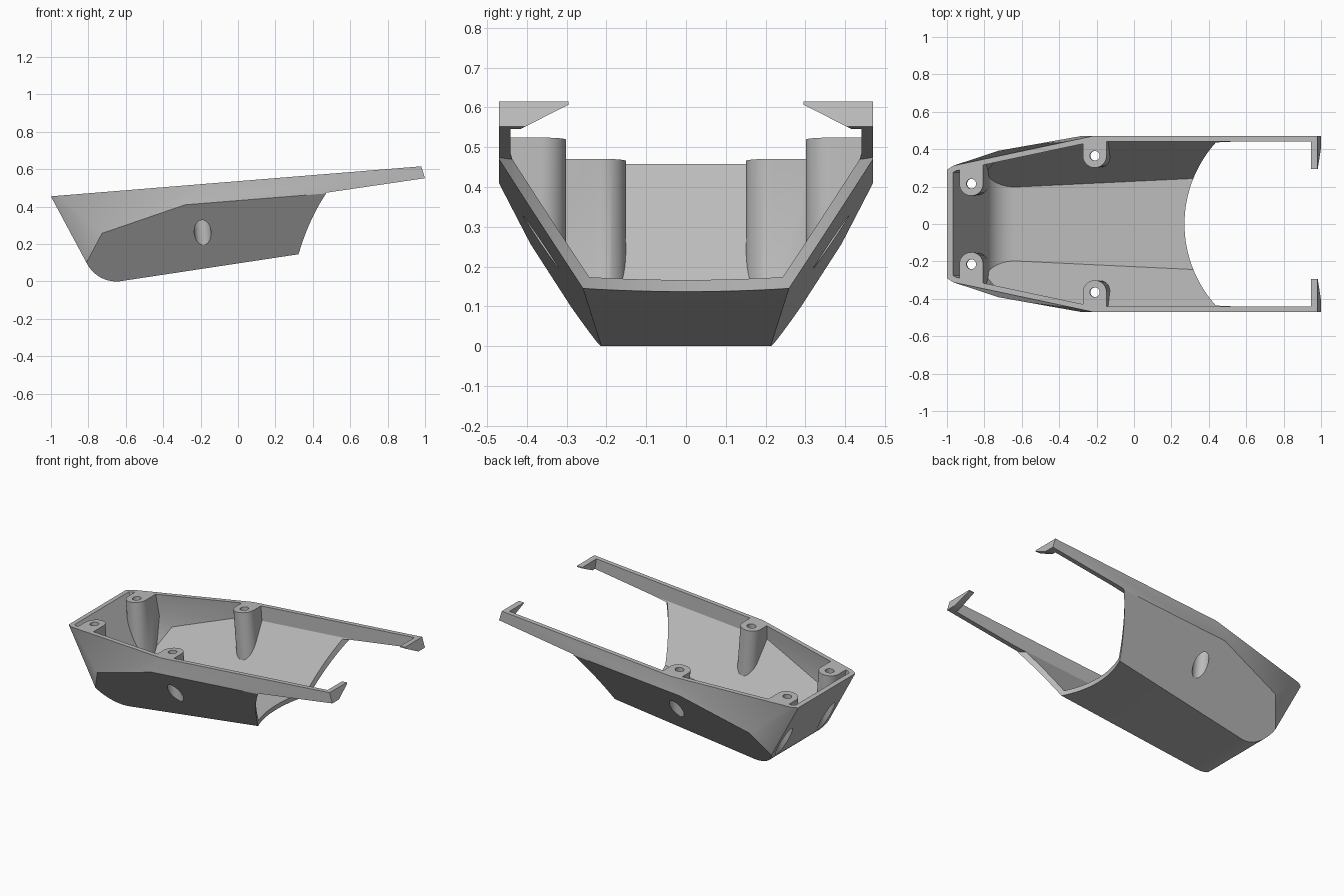
import bpy, bmesh, math
from mathutils import Vector, Matrix

cube = bpy.data.objects.get("Cube")
if cube:
    bpy.data.objects.remove(cube, do_unlink=True)

WALL = 0.029
RIM = (Vector((-1, 0, 0.455)), Vector((-0.081, 0, 1)).normalized())
BACK = (Vector((1, 0, 0.55)), Vector((0.065, 0, 0.02)).normalized())
TILT = RIM[1].to_track_quat('Z', 'Y').to_matrix().to_4x4()

grey = bpy.data.materials.new("plain grey")
grey.use_nodes = True
grey.diffuse_color = (0.5, 0.5, 0.5, 1)
grey.node_tree.nodes["Principled BSDF"].inputs["Base Color"].default_value = (0.5, 0.5, 0.5, 1)


def make(name, bm):
    bmesh.ops.recalc_face_normals(bm, faces=bm.faces)
    mesh = bpy.data.meshes.new(name)
    bm.to_mesh(mesh)
    bm.free()
    mesh.materials.append(grey)
    obj = bpy.data.objects.new(name, mesh)
    bpy.context.scene.collection.objects.link(obj)
    return obj


def slice_off(bm, point, normal):
    """Remove everything on the normal's side and cap the cut."""
    cut = bmesh.ops.bisect_plane(bm, geom=bm.verts[:] + bm.edges[:] + bm.faces[:], dist=1e-6,
                                 plane_co=point, plane_no=normal, clear_outer=True)
    edges = [e for e in cut["geom_cut"] if isinstance(e, bmesh.types.BMEdge) and e.is_boundary]
    if edges:
        bmesh.ops.edgeloop_fill(bm, edges=edges)


def side_planes():
    """Flat panels of the hull as point and outward normal, on both sides."""
    panels = [
        ((0, 0.47, 0), (1, 0.47, 0), (0, 0.47, 1)),                             # upright side
        ((-0.65, 0.2135, 0), (-0.28, 0.47, 0.41), (0.47, 0.47, 0.47)),          # sloping side
        ((-0.95, 0.315, 0.46), (-0.73, 0.39, 0.26), (-0.22, 0.47, 0.518)),      # upper shoulder
        ((-1, 0.29, 0.455), (-0.81, 0.29, 0.1), (-0.73, 0.39, 0.26)),           # nose corner
    ]
    for tri in panels:
        a, b, c = map(Vector, tri)
        n = (b - a).cross(c - a).normalized()
        if n.y < 0:
            n = -n
        yield a, n
        yield Vector((a.x, -a.y, a.z)), Vector((n.x, -n.y, n.z))


def hull(name, inset, extra):
    bm = bmesh.new()
    bmesh.ops.create_cube(bm, size=5)
    for p, n in side_planes():
        slice_off(bm, p - n * inset, n)
    # nose, rounded chin and bottom are tangents of one cylinder
    steps = 14
    for i in range(steps + 1):
        t = math.radians(208.2 + (278.6 - 208.2) * i / steps)
        n = Vector((math.cos(t), 0, math.sin(t)))
        slice_off(bm, Vector((-0.65, 0, 0.178)) + n * (0.178 - inset), n)
    for p, n in extra:
        slice_off(bm, p, n)
    return make(name, bm)


def rim_z(x):
    return 0.455 + 0.081 * (x + 1)


def cylinder(bm, x, y, radius, low, high, segments=40):
    """Cylinder square to the rim, with heights measured from the rim."""
    mat = Matrix.Translation((x, y, rim_z(x))) @ TILT @ Matrix.Translation((0, 0, (low + high) / 2))
    return bmesh.ops.create_cone(bm, cap_ends=True, segments=segments, radius1=radius,
                                 radius2=radius, depth=high - low, matrix=mat)["verts"]


def boolean(target, other, operation='DIFFERENCE'):
    mod = target.modifiers.new("cut", 'BOOLEAN')
    mod.operation, mod.object, mod.solver = operation, other, 'EXACT'
    bpy.context.view_layer.update()
    mesh = bpy.data.meshes.new_from_object(target.evaluated_get(bpy.context.evaluated_depsgraph_get()))
    target.modifiers.clear()
    target.data = mesh
    bpy.data.objects.remove(other, do_unlink=True)


shell = hull("shell", 0, [RIM, BACK])
cavity = hull("cavity", WALL, [])

for s in (1, -1):
    for x, y in ((-0.87, 0.215), (-0.21, 0.365)):
        # screw post, rounded inward and running out into the wall
        bm = bmesh.new()
        for shift in (0, 0.3):
            cylinder(bm, x, s * (y + shift), 0.064, -0.8, 0.3)
        bmesh.ops.delete(bm, geom=bm.faces[:], context='FACES_ONLY')
        hull_geom = bmesh.ops.convex_hull(bm, input=bm.verts[:])
        bmesh.ops.delete(bm, geom=list({v for v in hull_geom["geom_interior"]
                                        if isinstance(v, bmesh.types.BMVert)}), context='VERTS')
        bmesh.ops.dissolve_limit(bm, angle_limit=0.01, verts=bm.verts[:], edges=bm.edges[:])
        boolean(cavity, make("post", bm))

    # hooked tip at the end of each arm
    bm = bmesh.new()
    profile = [(0.295, 0.9), (0.295, 0.607), (0.415, 0.546), (0.7, 0.546), (0.7, 0.9)]
    rings = [[bm.verts.new((x + (0.615 - z) * 0.15, s * y, z)) for y, z in profile] for x in (0.945, 1.4)]
    for ring in rings:
        bm.faces.new(ring)
    for i in range(len(profile)):
        j = (i + 1) % len(profile)
        bm.faces.new((rings[0][i], rings[0][j], rings[1][j], rings[1][i]))
    boolean(cavity, make("hook", bm))

boolean(shell, cavity)

# round opening at the tail, kept below the arms
bm = bmesh.new()
bmesh.ops.create_cone(bm, cap_ends=True, segments=128, radius1=0.65, radius2=0.65, depth=3,
                      matrix=Matrix.Translation((0.92, 0, 0)))
slice_off(bm, Vector((0.47, 0, 0.474)), Vector((-0.147, 0, 1)).normalized())
boolean(shell, make("tail_cutter", bm))

# screw holes and the wide wells below them
for s in (1, -1):
    for x, y in ((-0.87, 0.215), (-0.21, 0.365)):
        for radius, high in ((0.026, 0.2), (0.045, -0.04)):
            bm = bmesh.new()
            cylinder(bm, x, s * y, radius, -0.8, high)
            boolean(shell, make("hole_cutter", bm))

shell.data.materials.clear()
shell.data.materials.append(grey)
for poly in shell.data.polygons:
    poly.material_index = 0

bpy.ops.object.select_all(action='DESELECT')
shell.select_set(True)
bpy.context.view_layer.objects.active = shell
bpy.ops.object.shade_smooth_by_angle(angle=math.radians(30))
